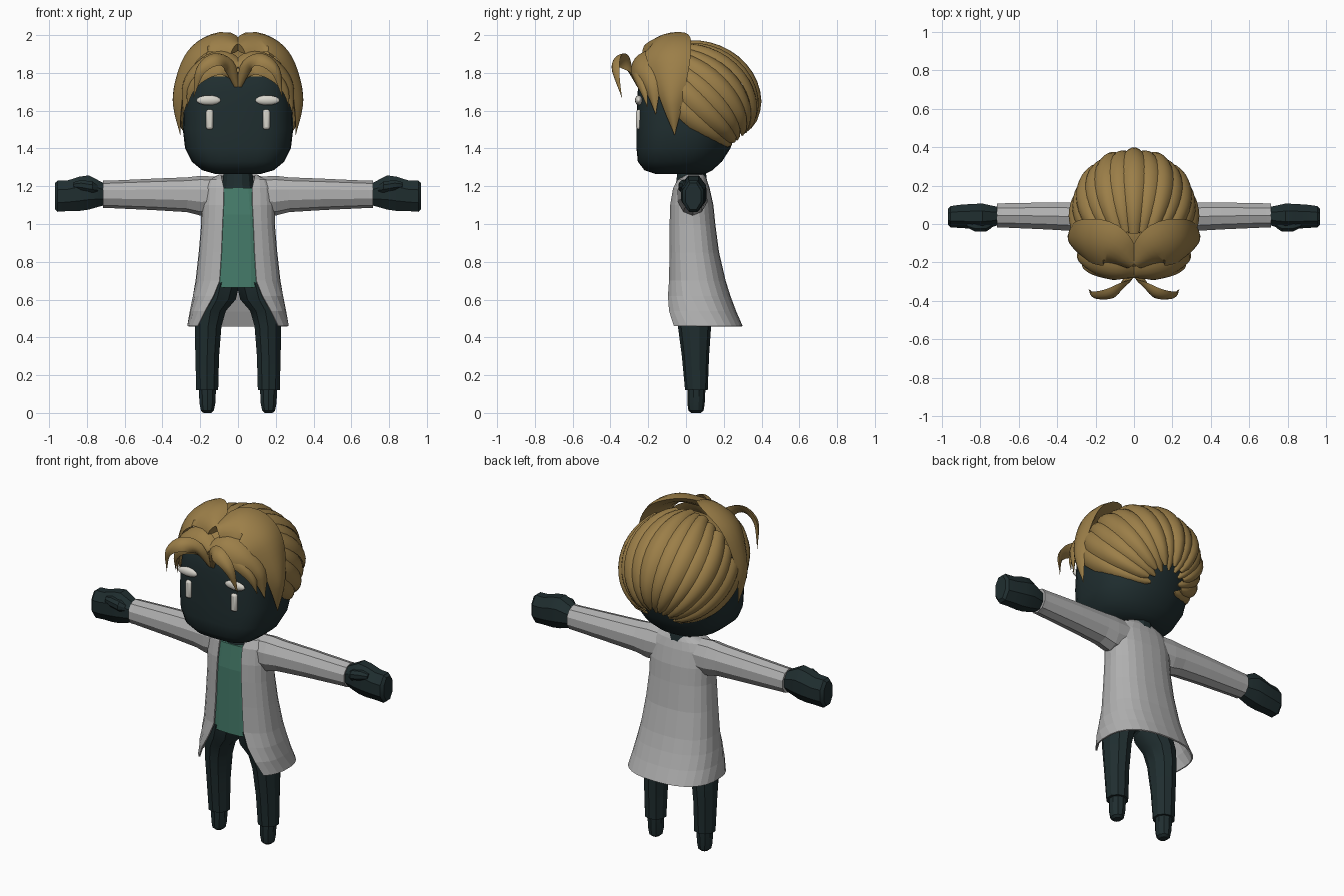
import bpy, bmesh, math
from mathutils import Vector

if "Cube" in bpy.data.objects:
    bpy.data.objects.remove(bpy.data.objects["Cube"])


def material(name, rgb):
    m = bpy.data.materials.new(name)
    m.diffuse_color = (*rgb, 1)
    m.use_nodes = True
    m.node_tree.nodes["Principled BSDF"].inputs["Base Color"].default_value = m.diffuse_color
    return m


HAIR = material("golden_brown", (0.33, 0.21, 0.065))
DARK = material("dark_slate", (0.014, 0.027, 0.029))
COAT = material("coat_grey", (0.44, 0.44, 0.44))
SHIRT = material("shirt_green", (0.06, 0.20, 0.145))
WHITE = material("eye_white", (0.68, 0.66, 0.60))


def loft(name, rings, mat, closed=True, caps=True, smooth=None):
    """Skin a list of equal-length point rings."""
    bm = bmesh.new()
    rows = [[bm.verts.new(p) for p in r] for r in rings]
    n = len(rows[0])
    for a, b in zip(rows, rows[1:]):
        for i in range(n if closed else n - 1):
            j = (i + 1) % n
            bm.faces.new((a[i], a[j], b[j], b[i]))
    if caps:
        bm.faces.new(rows[0])
        bm.faces.new(rows[-1])
    bmesh.ops.recalc_face_normals(bm, faces=bm.faces)
    me = bpy.data.meshes.new(name)
    bm.to_mesh(me)
    bm.free()
    ob = bpy.data.objects.new(name, me)
    bpy.context.collection.objects.link(ob)
    me.materials.append(mat)
    if smooth:
        smooth_angle(ob, smooth)
    return ob


def smooth_angle(ob, deg):
    bpy.ops.object.select_all(action='DESELECT')
    ob.select_set(True)
    bpy.context.view_layer.objects.active = ob
    bpy.ops.object.shade_smooth_by_angle(angle=math.radians(deg))


def outline(z, hw, y0, y1, n, ef=2.6, eb=2.4, gap=0):
    """Rounded-box outline at height z, optionally open at the front."""
    yc, hd = (y0 + y1) / 2, (y1 - y0) / 2
    a0 = math.asin((gap / hw) ** (ef / 2)) if gap else 0
    pts = []
    for i in range(n):
        a = a0 + (2 * math.pi - 2 * a0) * i / (n - 1 if gap else n)
        s, c = math.sin(a), -math.cos(a)
        e = ef if c < 0 else eb
        pts.append((hw * math.copysign(abs(s) ** (2 / e), s),
                    yc + hd * math.copysign(abs(c) ** (2 / e), c), z))
    return pts


def circle(n, off=0.5):
    return [(math.cos(2 * math.pi * (i + off) / n), math.sin(2 * math.pi * (i + off) / n)) for i in range(n)]


SIDES = (("right", 1), ("left", -1))

# Head, with the crown coloured as hair
head = loft("head", [outline(*r, 28, 3.2, 2.2) for r in (
    (1.265, .12, -.16, .10), (1.285, .19, -.22, .14), (1.33, .245, -.255, .19),
    (1.40, .28, -.262, .235), (1.50, .292, -.262, .27), (1.62, .288, -.26, .29),
    (1.70, .28, -.256, .28), (1.78, .26, -.245, .26), (1.86, .20, -.20, .21),
    (1.92, .10, -.11, .12))], DARK, smooth=35)
head.data.materials.append(HAIR)
for p in head.data.polygons:
    if p.center.z > 1.79:
        p.material_index = 1

# Neck
loft("neck", [[(r * u, .03 + r * v, z) for u, v in circle(12)]
              for z, r in ((1.15, .095), (1.22, .085), (1.30, .075))], DARK)

# Shirt
loft("shirt", [outline(*r, 20, 3, 2.4) for r in (
    (.665, .15, -.088, .15), (.85, .15, -.085, .13), (1.05, .14, -.082, .12),
    (1.19, .12, -.064, .09))], SHIRT)

# Open coat
coat = loft("coat", [outline(z, hw, y0, y1, 23, 2.6, 2.4, g) for z, hw, y0, y1, g in (
    (.46, .27, -.12, .30, .215), (.54, .255, -.122, .265, .175), (.62, .24, -.11, .235, .13),
    (.70, .225, -.097, .21, .098), (.85, .208, -.093, .175, .088), (1.0, .195, -.092, .155, .082),
    (1.1, .195, -.088, .145, .077), (1.19, .19, -.072, .125, .075), (1.235, .16, -.05, .11, .085),
    (1.262, .10, -.02, .095, .09))], COAT, closed=False, caps=False)
sol = coat.modifiers.new("thickness", 'SOLIDIFY')
sol.thickness, sol.offset = .008, -1


def limb_x(name, s, rings, mat, n, smooth=None):
    """Limb along x from rings (x, y, z, ry, rz)."""
    return loft(name, [[(s * x, y + ry * u, z + rz * v) for u, v in circle(n)]
                       for x, y, z, ry, rz in rings], mat, smooth=smooth)


def limb_z(name, s, rings, mat, n, smooth=None):
    """Limb along z from rings (z, x, y, rx, ry)."""
    return loft(name, [[(s * (x + rx * u), y + ry * v, z) for u, v in circle(n)]
                       for z, x, y, rx, ry in rings], mat, smooth=smooth)


for side, s in SIDES:
    limb_x(side + "_sleeve", s, (
        (.10, .035, 1.15, .08, .10), (.20, .035, 1.15, .083, .105), (.27, .037, 1.155, .08, .092),
        (.45, .042, 1.157, .074, .083), (.69, .045, 1.157, .066, .072), (.715, .045, 1.157, .066, .072),
        (.715, .045, 1.157, .055, .06)), COAT, 10)
    limb_x(side + "_hand", s, (
        (.69, .045, 1.155, .045, .055), (.73, .04, 1.16, .058, .072), (.79, .04, 1.167, .072, .098),
        (.84, .04, 1.16, .07, .098), (.90, .04, 1.15, .066, .088), (.955, .038, 1.147, .06, .089),
        (.97, .038, 1.147, .045, .075)), DARK, 8, 30)
    limb_x(side + "_thumb", s, (
        (.74, .00, 1.185, .02, .02), (.77, -.012, 1.195, .03, .032), (.83, -.012, 1.205, .028, .03),
        (.87, -.005, 1.205, .015, .018)), DARK, 8, 30)
    limb_z(side + "_leg", s, (
        (.12, .163, .055, .061, .060), (.30, .163, .05, .066, .072), (.46, .158, .045, .074, .088),
        (.54, .145, .04, .085, .095), (.60, .112, .032, .105, .105), (.69, .09, .03, .105, .11)), DARK, 10, 30)
    limb_z(side + "_foot", s, (
        (.0, .162, .053, .022, .025), (.012, .162, .053, .036, .04), (.05, .162, .053, .044, .046),
        (.13, .162, .055, .048, .048)), DARK, 10, 30)
    # Brow lid and tall eye
    bpy.ops.mesh.primitive_uv_sphere_add(segments=16, ring_count=8, location=(s * .155, -.25, 1.655))
    lid = bpy.context.object
    lid.name, lid.scale = side + "_brow", (.066, .02, .026)
    bpy.ops.mesh.primitive_cube_add(size=1, location=(s * .15, -.248, 1.553))
    eye = bpy.context.object
    eye.name, eye.scale = side + "_eye", (.038, .032, .105)
    bpy.ops.object.transform_apply(location=False, rotation=False, scale=True)
    bev = eye.modifiers.new("round", 'BEVEL')
    bev.width, bev.segments = .012, 2
    for ob in (lid, eye):
        ob.data.materials.append(WHITE)
        smooth_angle(ob, 40)


def spline(keys, steps=5):
    """Catmull-Rom samples through equal-length tuples."""
    k = [Vector(q) for q in keys]
    k = [2 * k[0] - k[1]] + k + [2 * k[-1] - k[-2]]
    out = []
    for i in range(1, len(k) - 2):
        a, b, c, d = k[i - 1:i + 3]
        for j in range(steps):
            t = j / steps
            out.append(.5 * (2 * b + (c - a) * t + (2 * a - 5 * b + 4 * c - d) * t * t
                             + (3 * b - a - 3 * c + d) * t ** 3))
    return out + [k[-2]]


def strand(name, samples, centre, bulge, tilt=0):
    """Lens-section lock of hair along samples (x, y, z, width)."""
    pts = [Vector(q[:3]) for q in samples]
    rings = []
    for i, (p, q) in enumerate(zip(pts, samples)):
        t = (pts[min(i + 1, len(pts) - 1)] - pts[max(i - 1, 0)]).normalized()
        n = p - centre
        n = (n - t * n.dot(t)).normalized()
        side, w = t.cross(n), max(q[3], .004)
        b = min(bulge, w * .3)
        ring = []
        for u, h in ((-1, 0), (-.7, .55), (-.3, .92), (0, 1), (.3, .92), (.7, .55), (1, 0), (.4, -.4), (-.4, -.4)):
            ring.append(p + side * (u * w / 2) + n * (h * b + u * tilt * w))
        rings.append(ring)
    return loft(name, rings, HAIR, smooth=40)


# Back hair: locks sweeping from the brow line over the skull to the nape
C = Vector((0, .03, 1.64))
RAD = Vector((.305, .335, .30))
nape, crown, across = Vector((0, .68, -.73)), Vector((0, .73, .68)), Vector((1, 0, 0))
COUNT = 15
for k in range(COUNT):
    phi = math.radians(-98 + 196 * k / (COUNT - 1))
    top = 105 + 45 * math.cos(phi)
    lift = 1.0 + .025 * (k % 2)
    samples = []
    for j in range(15):
        th = math.radians(top + (16 + 5 * (k % 2) - top) * j / 14)
        d = nape * math.cos(th) + (crown * math.cos(phi) + across * math.sin(phi)) * math.sin(th)
        p = C + Vector([a * b * lift for a, b in zip(d, RAD)])
        w = .33 * math.radians(196 / (COUNT - 1)) * math.sin(th) * 1.5
        samples.append((*p, w * (.45 if j == 14 else 1)))
    strand("back_hair_%d" % (k + 1), samples, C, .027, .08 * (-1 if phi < 0 else 1) if abs(phi) > .05 else 0)

# Front hair: mirrored locks falling either side of the parting
FRINGE = {
    "side_lock": (.035, ((.005, -.20, 1.925, .10), (.12, -.11, 1.962, .24), (.235, -.09, 1.89, .24),
                         (.298, -.08, 1.74, .17), (.312, -.07, 1.60, .09), (.305, -.06, 1.47, 0))),
    "fringe": (.03, ((.0, -.25, 1.83, .10), (.09, -.245, 1.86, .15), (.19, -.225, 1.82, .14),
                     (.262, -.18, 1.73, .10), (.29, -.16, 1.58, 0))),
    "temple_lock": (.02, ((.01, -.245, 1.78, .05), (.09, -.265, 1.825, .08), (.19, -.25, 1.785, .075),
                          (.25, -.225, 1.71, .05), (.27, -.205, 1.62, 0))),
    "forelock": (.018, ((.005, -.25, 1.73, .03), (.05, -.305, 1.84, .07), (.12, -.36, 1.87, .085),
                        (.20, -.37, 1.81, .06), (.235, -.34, 1.67, 0))),
}
for part, (bulge, keys) in FRINGE.items():
    for side, s in SIDES:
        strand(side + "_" + part, spline([(s * x, y, z, w) for x, y, z, w in keys]),
               Vector((0, 0, 1.66)), bulge)
